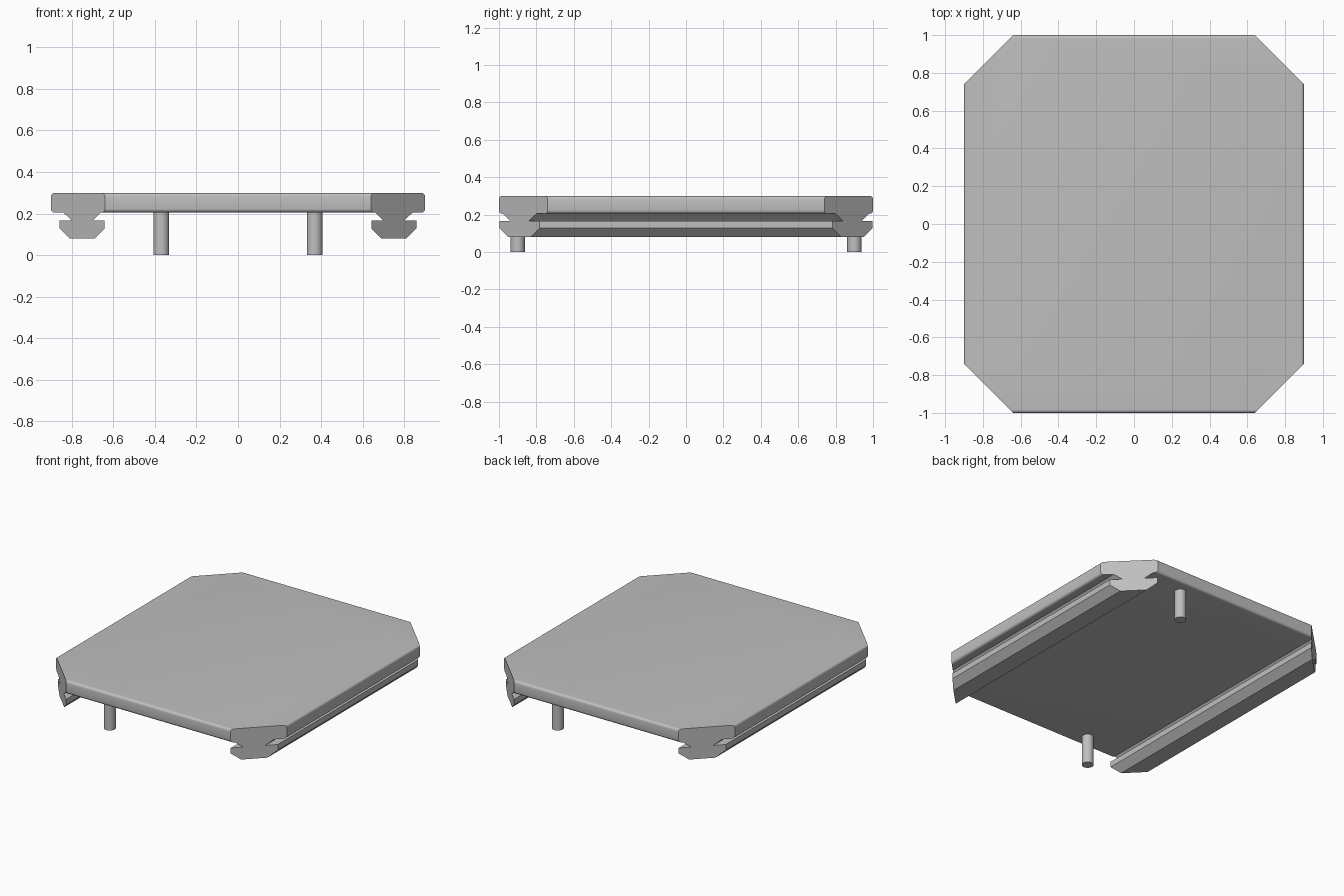
import bpy, bmesh
from mathutils import Vector, Matrix
from math import radians

cube = bpy.data.objects.get("Cube")
if cube:
    bpy.data.objects.remove(cube, do_unlink=True)

grey = bpy.data.materials.new("light grey")
grey.use_nodes = True
COLOUR = (0.52, 0.52, 0.52, 1)
grey.diffuse_color = COLOUR
grey.node_tree.nodes["Principled BSDF"].inputs["Base Color"].default_value = COLOUR

CORNER = 1.64        # |x| + |y| on the diagonal corner cuts
UNDERSIDE = 0.205
TOP = 0.3


def cut_corners(bm):
    """Slice off whatever lies beyond the four diagonal corner planes."""
    for sx in (-1, 1):
        for sy in (-1, 1):
            cut = bmesh.ops.bisect_plane(
                bm, geom=bm.verts[:] + bm.edges[:] + bm.faces[:],
                plane_co=Vector((sx, sy, 0)) * CORNER / 2,
                plane_no=Vector((sx, sy, 0)), clear_outer=True)
            edges = [e for e in cut["geom_cut"]
                     if isinstance(e, bmesh.types.BMEdge)]
            if edges:
                bmesh.ops.edgeloop_fill(bm, edges=edges)


def finish(bm, name):
    bmesh.ops.recalc_face_normals(bm, faces=bm.faces[:])
    mesh = bpy.data.meshes.new(name)
    bm.to_mesh(mesh)
    bm.free()
    mesh.materials.append(grey)
    obj = bpy.data.objects.new(name, mesh)
    bpy.context.collection.objects.link(obj)
    bpy.ops.object.select_all(action="DESELECT")
    obj.select_set(True)
    bpy.context.view_layer.objects.active = obj
    bpy.ops.object.shade_smooth_by_angle(angle=radians(30))


# Plate: rounded slab with flat diagonal corners
bm = bmesh.new()
bmesh.ops.create_cube(bm, size=1, matrix=Matrix.Translation(
    (0, 0, (TOP + UNDERSIDE) / 2)) @ Matrix.Diagonal((1.8, 2, TOP - UNDERSIDE, 1)))
rims = [e for e in bm.edges if abs(e.verts[0].co.z - e.verts[1].co.z) < 0.01]
bmesh.ops.bevel(bm, geom=rims, offset=0.018, segments=4, profile=0.5,
                affect="EDGES")
cut_corners(bm)
finish(bm, "plate")

# Rails: dovetail profile swept along y, ends cut by the corner planes
PROFILE = [(0.66, UNDERSIDE), (0.7, 0.167), (0.642, 0.167), (0.642, 0.128),
           (0.69, 0.08), (0.81, 0.08), (0.858, 0.128), (0.858, 0.167),
           (0.8, 0.167), (0.84, UNDERSIDE)]
for side, label in ((1, "left"), (-1, "right")):
    bm = bmesh.new()
    face = bm.faces.new([bm.verts.new((side * x, -1.1, z)) for x, z in PROFILE])
    swept = bmesh.ops.extrude_face_region(bm, geom=[face])
    bmesh.ops.translate(bm, vec=(0, 2.2, 0), verts=[
        v for v in swept["geom"] if isinstance(v, bmesh.types.BMVert)])
    cut_corners(bm)
    finish(bm, label + "_rail")

# Pegs: two pins at diagonally opposite ends
for side, label in ((1, "back"), (-1, "front")):
    bm = bmesh.new()
    bmesh.ops.create_cone(
        bm, cap_ends=True, segments=32, radius1=0.038, radius2=0.038,
        depth=0.22, matrix=Matrix.Translation((side * 0.369, side * 0.9, 0.11)))
    finish(bm, label + "_peg")
